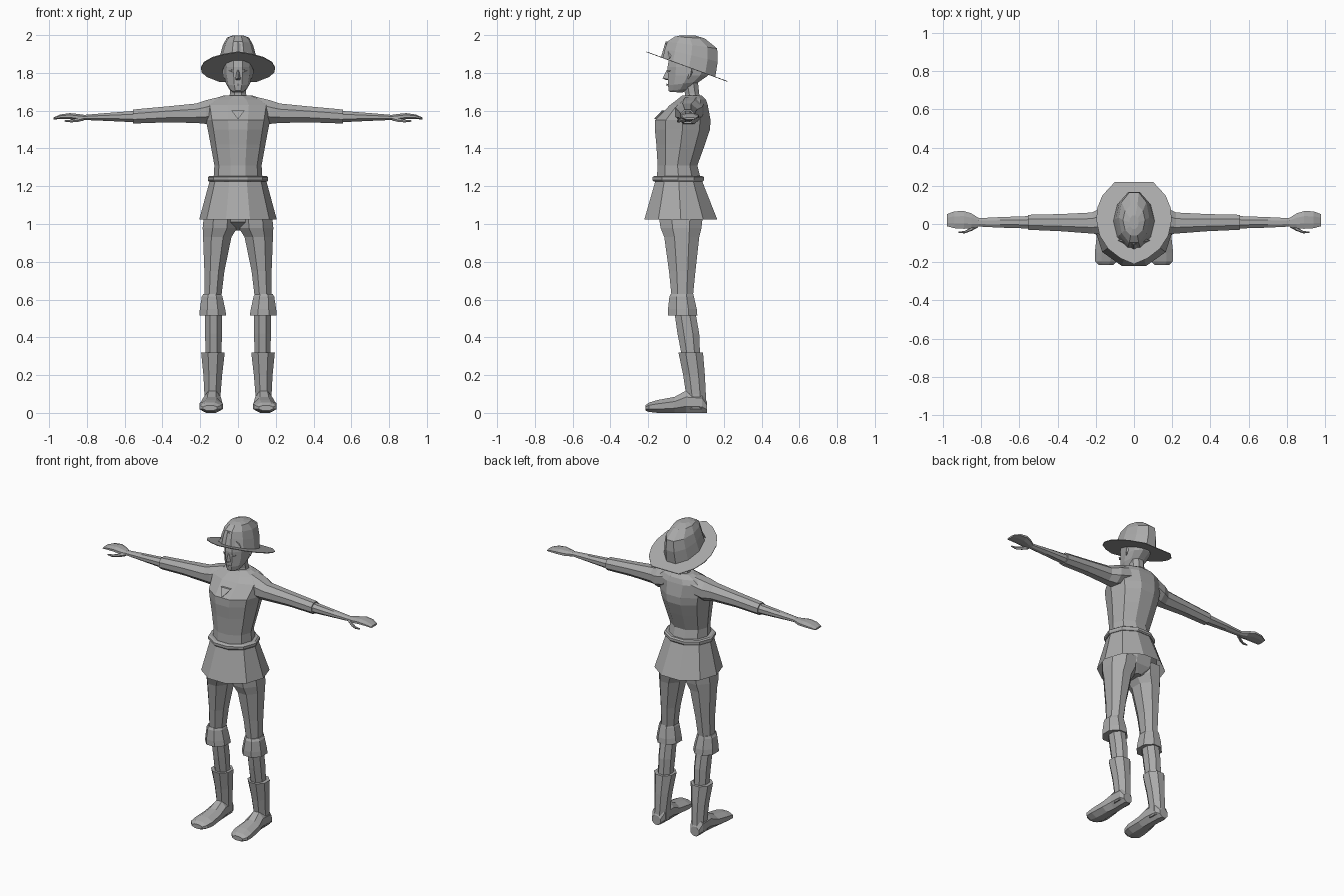
import bpy, bmesh, math
from mathutils import Vector

grey = bpy.data.materials.new("plain grey")
grey.diffuse_color = (0.4, 0.4, 0.4, 1)


def ring(axis, pos, a0, a1, b0, b1, n=10, tilt=0.0):
    """Faceted loop filling the box a0..a1, b0..b1 across an axis."""
    ang = [-math.pi / 2 + (i + 0.5) * 2 * math.pi / n for i in range(n)]
    ma, mb = max(math.cos(t) for t in ang), max(math.sin(t) for t in ang)
    pts = []
    for t in ang:
        a = (a0 + a1) / 2 + (a1 - a0) / 2 * math.cos(t) / ma
        b = (b0 + b1) / 2 + (b1 - b0) / 2 * math.sin(t) / mb
        pts.append({"x": (pos, a, b), "y": (a, pos, b), "z": (a, b, pos + tilt * b)}[axis])
    return pts


def finish(name, bm, mirror):
    bmesh.ops.recalc_face_normals(bm, faces=bm.faces)
    me = bpy.data.meshes.new(name)
    bm.to_mesh(me)
    bm.free()
    me.materials.append(grey)
    ob = bpy.data.objects.new(name, me)
    bpy.context.collection.objects.link(ob)
    if mirror:
        m = ob.modifiers.new("mirror", "MIRROR")
        m.use_mirror_merge = False
    return ob


def loft(name, rings, mirror=False, caps=(True, True)):
    bm = bmesh.new()
    loops = [[bm.verts.new(p) for p in r] for r in rings]
    for lo, hi in zip(loops, loops[1:]):
        for i in range(len(lo)):
            j = (i + 1) % len(lo)
            bm.faces.new((lo[i], lo[j], hi[j], hi[i]))
    if caps[0]:
        bm.faces.new(loops[0])
    if caps[1]:
        bm.faces.new(loops[-1])
    return finish(name, bm, mirror)


def hull(name, pts, mirror=False):
    bm = bmesh.new()
    for p in pts:
        bm.verts.new(p)
    bmesh.ops.convex_hull(bm, input=bm.verts)
    return finish(name, bm, mirror)


def column(name, rows, n=10, **kw):
    """Upright loft; rows are z, x0, x1, y0, y1."""
    return loft(name, [ring("z", *r, n=n) for r in rows], **kw)


def sym(rows):
    return [(z, -x, x, y0, y1) for z, x, y0, y1 in rows]


# Torso, belt and flared skirt
column("torso", sym([(1.23, .13, -.155, .08), (1.31, .125, -.15, .06), (1.42, .145, -.157, .10),
                     (1.50, .16, -.165, .127), (1.55, .17, -.163, .13), (1.63, .185, -.085, .115),
                     (1.66, .14, -.045, .105), (1.68, .075, -.02, .085)]))
column("belt", sym([(1.225, .155, -.172, .09), (1.232, .16, -.178, .095),
                    (1.248, .16, -.178, .095), (1.255, .15, -.165, .085)]))
column("skirt", sym([(1.025, .205, -.22, .165), (1.228, .15, -.162, .085)]), caps=(False, True))
hull("neckline_notch", [(-.035, -.128, 1.60), (.035, -.128, 1.60), (0, -.17, 1.555),
                        (-.03, -.11, 1.60), (.03, -.11, 1.60), (0, -.15, 1.555)])

# Hips and legs
column("hips", sym([(.965, .03, -.06, .05), (1.01, .165, -.12, .085), (1.10, .165, -.14, .10),
                    (1.22, .13, -.14, .07)]))
column("thigh", [(.60, .09, .178, -.075, .035), (.75, .072, .178, -.09, .05),
                 (.93, .035, .185, -.115, .07), (.98, .004, .187, -.135, .082),
                 (1.05, .004, .18, -.145, .09)], n=8, mirror=True)
column("knee_cuff", [(.515, .062, .205, -.095, .06), (.55, .068, .202, -.095, .057),
                     (.615, .082, .192, -.088, .042), (.63, .09, .184, -.08, .038)], n=8, mirror=True)
column("lower_leg", [(.29, .088, .172, -.02, .075), (.42, .085, .174, -.045, .07),
                     (.56, .086, .176, -.065, .045)], n=8, mirror=True)

# Boots: upright shaft and a foot running forward
column("boot_shaft", [(.02, .095, .18, .0, .108), (.10, .092, .178, .0, .105),
                      (.20, .084, .183, -.015, .10), (.32, .07, .195, -.04, .09)], n=8, mirror=True)
loft("boot_foot", [ring("y", *r, n=8) for r in [
    (.11, .11, .17, .0, .06), (.085, .095, .182, .0, .11), (.0, .09, .182, .0, .118),
    (-.06, .085, .195, .0, .085), (-.15, .08, .205, .0, .068), (-.195, .09, .205, .005, .055),
    (-.215, .11, .185, .012, .04)]], mirror=True)

# Arms: sleeve, forearm, mitten hand, thumb
loft("sleeve", [ring("x", *r, n=8) for r in [
    (.10, -.045, .095, 1.55, 1.672), (.17, -.055, .085, 1.53, 1.655), (.22, -.05, .06, 1.535, 1.638),
    (.38, -.038, .052, 1.538, 1.622), (.555, -.03, .048, 1.532, 1.606)]], mirror=True)
loft("forearm", [ring("x", *r, n=8) for r in [
    (.53, -.024, .042, 1.538, 1.60), (.70, -.019, .036, 1.546, 1.587),
    (.82, -.013, .03, 1.551, 1.577)]], mirror=True)
loft("hand", [ring("x", *r, n=8) for r in [
    (.81, -.013, .03, 1.55, 1.577), (.85, -.022, .055, 1.549, 1.583), (.89, -.025, .068, 1.555, 1.587),
    (.94, -.022, .066, 1.556, 1.58), (.977, -.012, .052, 1.553, 1.564)]], mirror=True)
loft("thumb", [ring("x", *r, n=6) for r in [
    (.815, -.018, .01, 1.548, 1.57), (.85, -.036, -.016, 1.54, 1.56),
    (.885, -.049, -.036, 1.538, 1.552), (.918, -.047, -.04, 1.542, 1.549)]], mirror=True)

# Neck and head
column("neck", [(1.64, -.052, .052, -.005, .085), (1.69, -.043, .043, -.005, .07),
                (1.78, -.043, .043, -.025, .06)], n=8)
loft("head", [ring("z", z, -x, x, y0, y1, tilt=t) for z, x, y0, y1, t in [
    (1.695, .03, -.085, -.02, -.05), (1.715, .045, -.092, .03, .1), (1.745, .064, -.095, .07, .12),
    (1.785, .074, -.096, .115, 0), (1.83, .077, -.098, .135, 0), (1.90, .075, -.085, .13, 0)]])
hull("nose", [(-.008, -.09, 1.815), (.008, -.09, 1.815), (0, -.102, 1.815), (0, -.124, 1.772),
              (-.017, -.09, 1.765), (.017, -.09, 1.765), (0, -.105, 1.762)])
hull("eye", [(.018, -.099, 1.81), (.034, -.098, 1.818), (.05, -.083, 1.811), (.034, -.098, 1.803),
             (.034, -.08, 1.81)], mirror=True)
hull("mouth", [(-.024, -.094, 1.737), (.024, -.094, 1.737), (0, -.102, 1.743), (0, -.102, 1.731),
               (0, -.085, 1.737)])
hull("ear", [(.07, .0, 1.82), (.07, .012, 1.768), (.082, .03, 1.822), (.08, .022, 1.78),
             (.068, .035, 1.80)], mirror=True)

# Hat: tilted flat brim with a pointed front, and a domed crown
SLOPE = -.365
half = [(0, -.21), (.07, -.18), (.135, -.13), (.18, -.06), (.197, .02), (.192, .085),
        (.165, .15), (.10, .22)]
outline = half + [(-x, y) for x, y in reversed(half[1:])]
loft("hat_brim", [[(x, y, z + SLOPE * y) for x, y in outline] for z in (1.833, 1.837)])
loft("hat_crown", [
    ring("z", 1.836, -.108, .108, -.122, .155, tilt=SLOPE),
    ring("z", 1.90, -.095, .095, -.112, .168, tilt=-.24),
    ring("z", 1.952, -.08, .08, -.098, .165, tilt=-.14),
    ring("z", 1.988, -.058, .058, -.06, .10, tilt=-.06),
    ring("z", 1.999, -.025, .025, -.025, .045)])
# Raised crease on the front of the crown
hull("hat_crease", [(-.085, -.085, 1.872), (.085, -.085, 1.872), (0, -.132, 1.885), (0, -.108, 1.965),
                    (0, -.06, 1.965)])
